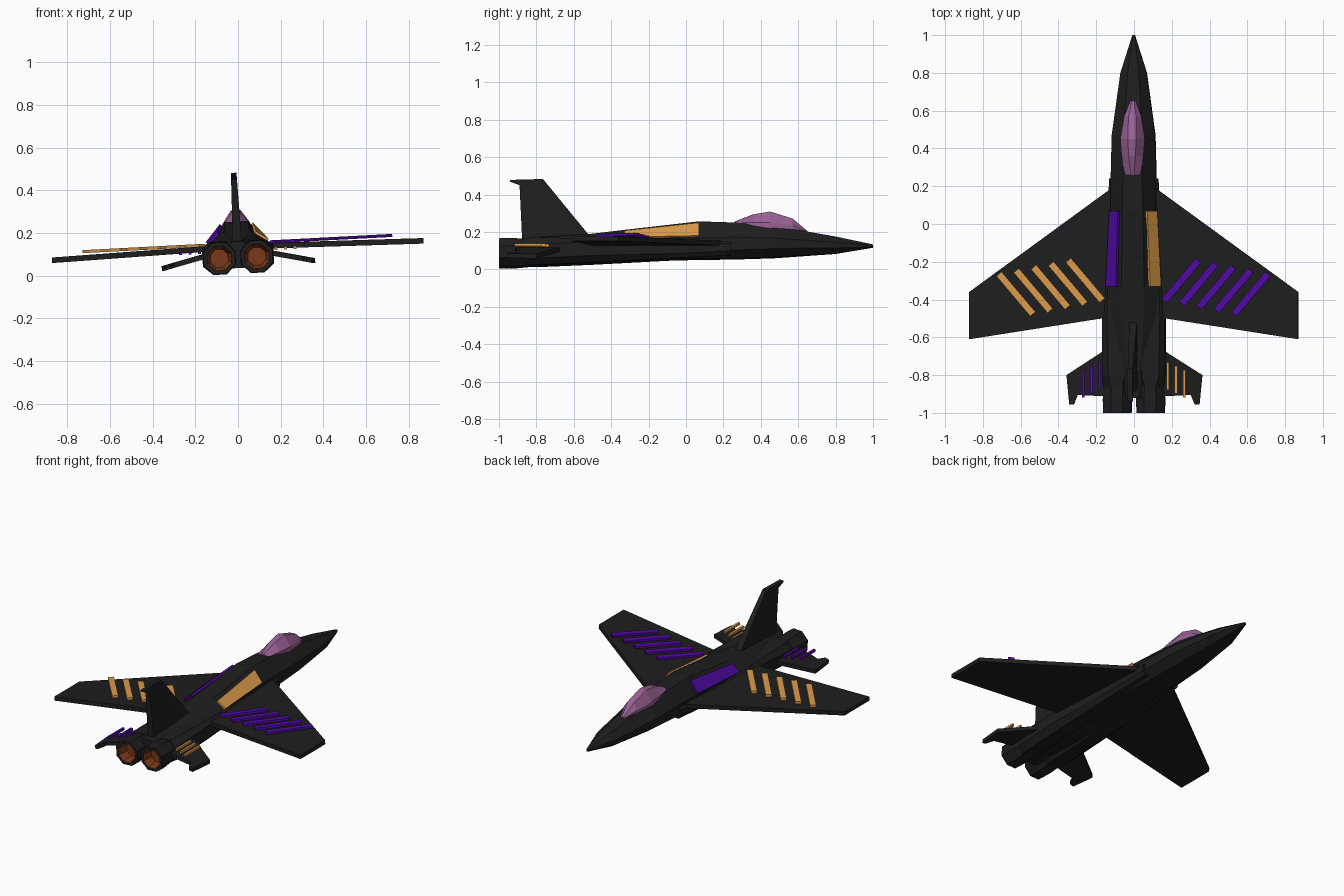
import bpy, bmesh, math
from mathutils import Matrix, Vector

if "Cube" in bpy.data.objects:
    bpy.data.objects.remove(bpy.data.objects["Cube"])

ROLL = Matrix.Translation((0, 0, 0.096)) @ Matrix.Rotation(math.radians(-3), 4, 'Y') @ Matrix.Translation((0, 0, -0.1))


def material(name, rgb):
    m = bpy.data.materials.new(name)
    m.diffuse_color = (*rgb, 1)
    m.use_nodes = True
    m.node_tree.nodes["Principled BSDF"].inputs["Base Color"].default_value = m.diffuse_color
    return m


BLACK = material("black", (0.013, 0.013, 0.013))
GOLD = material("gold", (0.72, 0.33, 0.07))
PURPLE = material("purple", (0.08, 0.003, 0.38))
GLASS = material("canopy_pink", (0.32, 0.12, 0.30))
RUST = material("rust", (0.19, 0.04, 0.01))


def build(name, rings, mat, cap_start=True, cap_end=True):
    """Skin a list of equal-length point rings; the whole jet is slightly rolled."""
    bm = bmesh.new()
    vr = [[bm.verts.new(ROLL @ Vector(p)) for p in r] for r in rings]
    n = len(rings[0])
    for a, b in zip(vr, vr[1:]):
        for i in range(n):
            j = (i + 1) % n
            bm.faces.new((a[i], a[j], b[j], b[i]))
    if cap_start:
        bm.faces.new(vr[0])
    if cap_end:
        bm.faces.new(vr[-1])
    bmesh.ops.recalc_face_normals(bm, faces=bm.faces)
    me = bpy.data.meshes.new(name)
    bm.to_mesh(me)
    bm.free()
    me.materials.append(mat)
    ob = bpy.data.objects.new(name, me)
    bpy.context.collection.objects.link(ob)
    return ob


def section(y, tw, zt, hw, zu, zl, bw, zb, cx=0):
    return [(cx + x, y, z) for x, z in ((tw, zt), (hw, zu), (hw, zl), (bw, zb),
                                        (-bw, zb), (-hw, zl), (-hw, zu), (-tw, zt))]


def slab(name, pts, offset, mat):
    """Flat plate: outline pts extruded symmetrically by +-offset."""
    o = Vector(offset)
    return build(name, [[Vector(p) - o for p in pts], [Vector(p) + o for p in pts]], mat)


def octagon(cx, y, cz, r):
    return [(cx + r * math.cos(math.pi * (k + .5) / 4), y,
             cz + r * math.sin(math.pi * (k + .5) / 4)) for k in range(8)]


# Fuselage
build("fuselage", [section(*s) for s in (
    (1.00, .004, .137, .007, .132, .125, .004, .120),
    (0.80, .030, .178, .070, .145, .115, .035, .088),
    (0.47, .050, .235, .115, .165, .110, .060, .066),
    (0.26, .050, .252, .120, .170, .100, .070, .060),
    (0.07, .055, .258, .120, .165, .100, .080, .058),
    (-0.33, .060, .212, .135, .160, .090, .080, .050),
    (-0.50, .055, .192, .135, .152, .080, .080, .042),
    (-0.92, .025, .165, .045, .140, .060, .035, .040))], BLACK)

# Canopy
build("canopy", [section(*s) for s in (
    (0.65, .006, .208, .014, .205, .195, .010, .190),
    (0.57, .020, .275, .046, .236, .200, .040, .190),
    (0.45, .022, .312, .065, .250, .200, .050, .190),
    (0.36, .018, .298, .058, .252, .210, .050, .200),
    (0.26, .008, .260, .042, .250, .230, .040, .220))], GLASS)

for s, side in ((1, "right"), (-1, "left")):
    # Intake and engine duct, ending in an octagonal nozzle
    c = .09 * s
    build(side + "_engine_duct", [
        section(.24, .025, .150, .040, .135, .095, .025, .075, c),
        section(-.10, .040, .155, .055, .142, .080, .035, .056, c),
        section(-.50, .050, .163, .077, .142, .070, .040, .035, c),
        section(-.80, .045, .168, .077, .130, .055, .040, .022, c),
        section(-.86, .032, .164, .070, .120, .060, .032, .025, c)], BLACK)
    build(side + "_nozzle", [octagon(c * .98, y, .09, r) for y, r in (
        (-.80, .070), (-.93, .083), (-1.0, .080), (-1.0, .062))], BLACK, True, False)
    build(side + "_exhaust_liner", [octagon(c * .98, y, .09, r) for y, r in (
        (-1.0, .062), (-.94, .045))], RUST, False, True).data.flip_normals()

    # Main wing and tailplane
    slab(side + "_wing", [(s * .05, .24, .139), (s * .13, .18, .138), (s * .872, -.36, .122),
                          (s * .872, -.61, .122), (s * .17, -.50, .137),
                          (s * .05, -.48, .139)], (0, 0, .013), BLACK)
    slab(side + "_tailplane", [(s * .10, -.63, .115), (s * .15, -.665, .105), (s * .36, -.80, .056),
                               (s * .345, -.955, .058), (s * .32, -.955, .064),
                               (s * .30, -.905, .069), (s * .10, -.915, .115)], (0, 0, .012), BLACK)

    # Diagonal wing stripes
    wing_mat, tail_mat = (PURPLE, GOLD) if s > 0 else (GOLD, PURPLE)
    for i in range(5):
        x0, y0 = .165 + .092 * i, -.405 - .018 * i
        a, b = Vector((s * x0, y0, .155)), Vector((s * (x0 + .18), y0 + .213, .155))
        w = Vector((b.y - a.y, a.x - b.x, 0)).normalized() * .018
        slab(f"{side}_wing_stripe_{i + 1}", [a - w, a + w, b + w, b - w], (0, 0, .007), wing_mat)

    # Tailplane stripes
    for i in range(3):
        x, y = .18 + .044 * i, -.805 - .02 * i
        slab(f"{side}_tail_stripe_{i + 1}",
             [(s * (x + dx), y + dy, .122) for dx, dy in
              ((-.007, -.073), (.007, -.073), (.007, .073), (-.007, .073))], (0, 0, .007), tail_mat)

    # Coloured shoulder panel
    slab(side + "_shoulder_panel", [(s * .073, .07, .246), (s * .123, .07, .174),
                                    (s * .143, -.33, .165), (s * .087, -.33, .203)],
         (s * .005, 0, .004), tail_mat)

# Tail fin with a notched tip
fin = [(-.50, .17), (-.53, .20), (-.765, .487), (-.94, .482), (-.94, .474), (-.89, .455), (-.875, .14)]
build("tail_fin", [[(k * (.022 - (z - .14) * .026), y, z) for y, z in fin] for k in (-1, 1)], BLACK)
